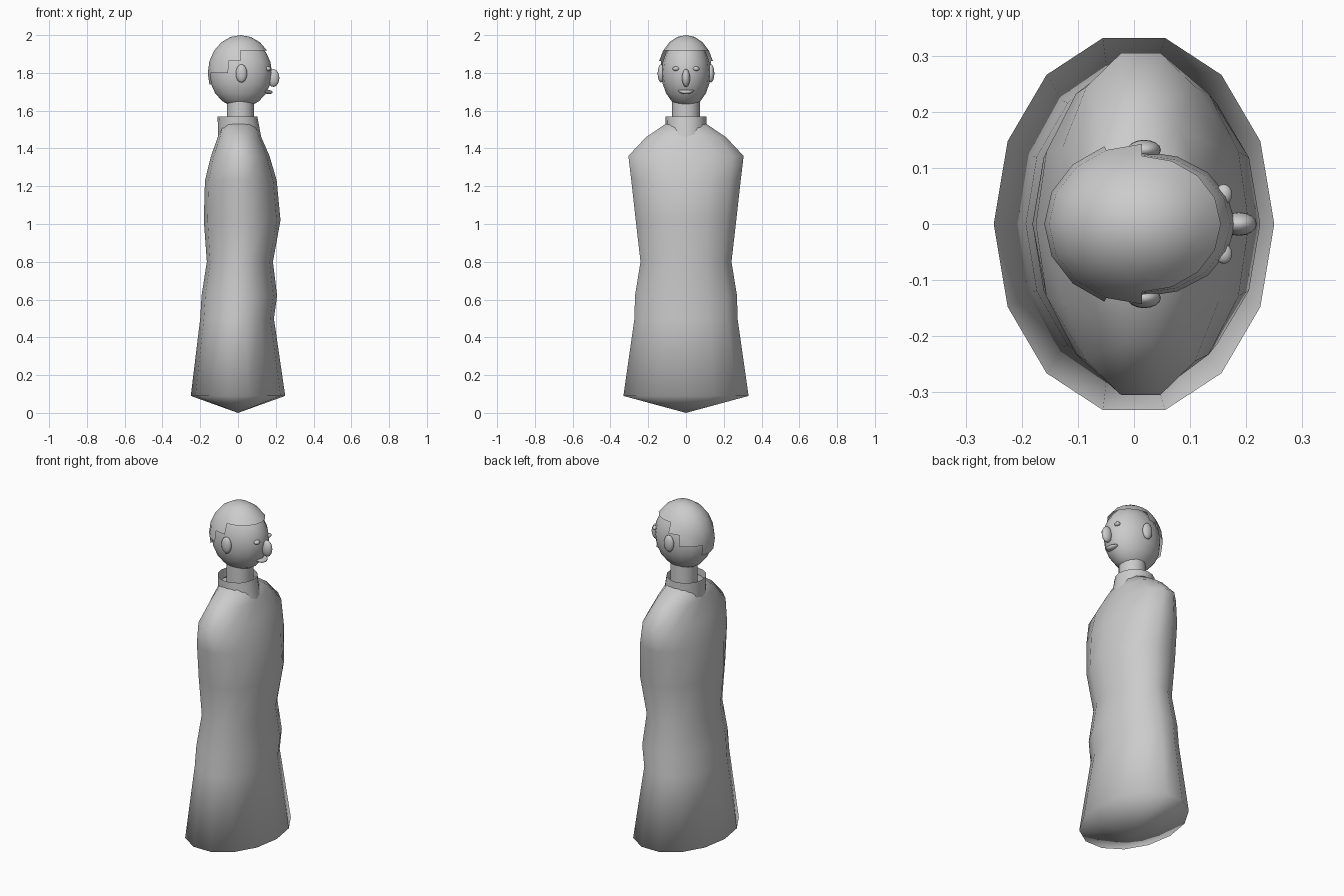
import bpy, bmesh, math

if "Cube" in bpy.data.objects:
    bpy.data.objects.remove(bpy.data.objects["Cube"], do_unlink=True)

GREY = (0.6, 0.6, 0.6, 1.0)
plain_grey = bpy.data.materials.new("plain_grey")
plain_grey.use_nodes = True
plain_grey.diffuse_color = GREY
bsdf = next(n for n in plain_grey.node_tree.nodes if n.type == "BSDF_PRINCIPLED")
bsdf.inputs["Base Color"].default_value = GREY


def finish(name, bm):
    """Turn a bmesh into a smooth-shaded object."""
    bmesh.ops.recalc_face_normals(bm, faces=bm.faces)
    for f in bm.faces:
        f.smooth = True
    mesh = bpy.data.meshes.new(name)
    bm.to_mesh(mesh)
    bm.free()
    mesh.materials.append(plain_grey)
    obj = bpy.data.objects.new(name, mesh)
    bpy.context.collection.objects.link(obj)
    return obj


def loft(name, rings, sides, bottom=None, top=None):
    """Skin elliptical rings (z, centre x, radius x, radius y), with optional pole heights."""
    bm = bmesh.new()
    loops = []
    for z, cx, rx, ry in rings:
        angles = [math.tau * i / sides for i in range(sides)]
        loops.append([bm.verts.new((cx + rx * math.cos(a), ry * math.sin(a), z)) for a in angles])
    for low, high in zip(loops, loops[1:]):
        for i in range(sides):
            j = (i + 1) % sides
            bm.faces.new((low[i], low[j], high[j], high[i]))
    for loop, z in ((loops[0], bottom), (loops[-1], top)):
        if z is not None:
            pole = bm.verts.new((0, 0, z))
            for i in range(sides):
                bm.faces.new((loop[i], loop[(i + 1) % sides], pole))
    return finish(name, bm)


def ellipsoid(name, centre, radii, segments=16, rings=10, keep=None):
    """Scaled sphere; keep(angle, height) on the unit sphere chooses faces to retain."""
    bm = bmesh.new()
    bmesh.ops.create_uvsphere(bm, u_segments=segments, v_segments=rings, radius=1)
    if keep:
        doomed = []
        for f in bm.faces:
            c = f.calc_center_median()
            if not keep(abs(math.degrees(math.atan2(c.y, c.x))), c.z):
                doomed.append(f)
        bmesh.ops.delete(bm, geom=doomed, context="FACES")
    bmesh.ops.scale(bm, vec=radii, verts=bm.verts)
    bmesh.ops.translate(bm, vec=centre, verts=bm.verts)
    return finish(name, bm)


# Long robe, pointed underneath
loft("robe", [
    (0.09, 0, 0.25, 0.34),
    (0.5, -0.005, 0.195, 0.28),
    (0.62, 0.007, 0.2, 0.277),
    (0.8, 0.01, 0.175, 0.247),
    (1.02, 0.022, 0.203, 0.273),
    (1.23, 0.015, 0.19, 0.297),
    (1.36, 0.012, 0.155, 0.313),
    (1.46, 0.008, 0.115, 0.217),
    (1.53, 0.003, 0.09, 0.11),
], 14, bottom=0, top=1.535)

# Open collar and neck
loft("collar", [(1.46, 0.009, 0.114, 0.108), (1.57, -0.003, 0.105, 0.108)], 16)
loft("neck", [(1.5, 0.013, 0.072, 0.073), (1.66, 0.013, 0.072, 0.073)], 16)

# Head
ellipsoid("head", (0.014, 0, 1.8), (0.166, 0.13, 0.185))


def in_hair(angle, height):
    """Hairline steps lower from the forehead round to the nape."""
    if angle < 90:
        return height > 0.59
    if angle < 112.5:
        return height > 0.3
    if angle < 157.5:
        return height > 0
    return height > -0.3


ellipsoid("hair", (0.014, 0, 1.8), (0.174, 0.15, 0.2), keep=in_hair)

# Paired features, the face looks along +x
for side, s in (("left", 1), ("right", -1)):
    ellipsoid(side + "_ear", (0.018, s * 0.132, 1.797), (0.03, 0.018, 0.048))
    ellipsoid(side + "_eye", (0.16, s * 0.053, 1.822), (0.015, 0.018, 0.012))

ellipsoid("nose", (0.187, 0, 1.773), (0.032, 0.021, 0.047))

# Mouth: flattened ellipsoid bent into a slight smile round the face
mouth = ellipsoid("mouth", (0.163, 0, 1.698), (0.02, 0.042, 0.011))
for v in mouth.data.vertices:
    bend = (v.co.y / 0.042) ** 2
    v.co.z += 0.008 * bend
    v.co.x -= 0.014 * bend
